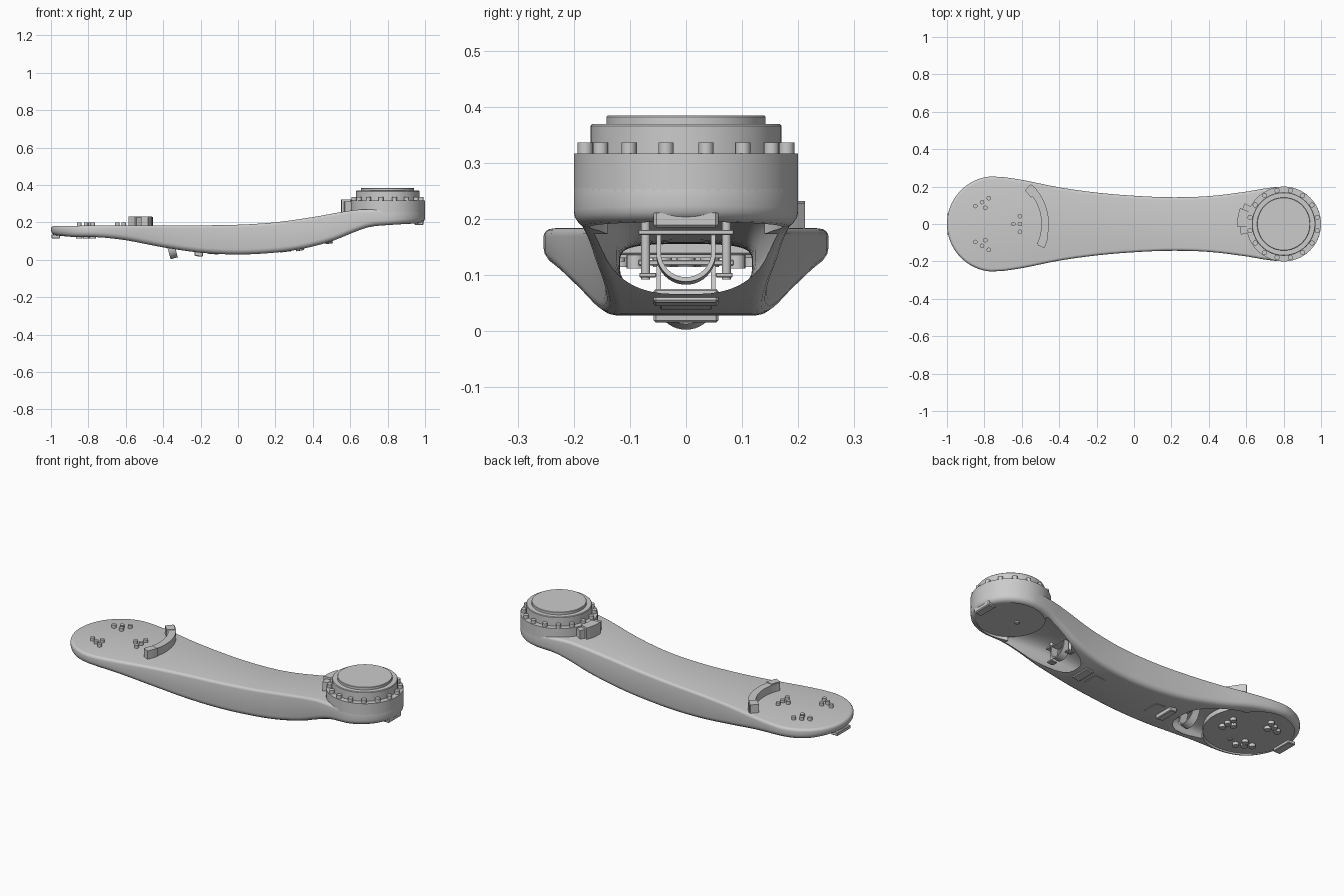
import bpy, bmesh
from math import sin, cos, pi, radians, hypot
from mathutils import Matrix, Vector

if "Cube" in bpy.data.objects:
    bpy.data.objects.remove(bpy.data.objects["Cube"])

LX, RX = -0.745, 0.8          # centres of the left plate and right drum


def curve(pts, x):
    """Smooth interpolation through (x, value) points."""
    if x <= pts[0][0]:
        return pts[0][1]
    if x >= pts[-1][0]:
        return pts[-1][1]
    i = max(k for k in range(len(pts) - 1) if pts[k][0] <= x)

    def slope(k):
        a, b = pts[max(k - 1, 0)], pts[min(k + 1, len(pts) - 1)]
        return (b[1] - a[1]) / (b[0] - a[0])
    (x0, v0), (x1, v1) = pts[i], pts[i + 1]
    h = x1 - x0
    t = (x - x0) / h
    return (v0 * (2*t**3 - 3*t*t + 1) + slope(i) * h * (t**3 - 2*t*t + t)
            + v1 * (3*t*t - 2*t**3) + slope(i + 1) * h * (t**3 - t*t))


def finish(name, bm, angle=30):
    bmesh.ops.recalc_face_normals(bm, faces=bm.faces)
    me = bpy.data.meshes.new(name)
    bm.to_mesh(me)
    bm.free()
    ob = bpy.data.objects.new(name, me)
    bpy.context.collection.objects.link(ob)
    bpy.ops.object.select_all(action='DESELECT')
    ob.select_set(True)
    bpy.context.view_layer.objects.active = ob
    bpy.ops.object.shade_smooth_by_angle(angle=radians(angle))
    return ob


def loft(name, rings, cap=True):
    bm = bmesh.new()
    vs = [[bm.verts.new(p) for p in r] for r in rings]
    n = len(vs[0])
    for a, b in zip(vs, vs[1:]):
        for i in range(n):
            bm.faces.new((a[i], a[(i+1) % n], b[(i+1) % n], b[i]))
    for r in (vs[0], vs[-1]):
        if cap:
            bm.faces.new(r)
        else:                 # strip across a mirrored outline
            for i in range(n // 2 - 1):
                bm.faces.new((r[i], r[i+1], r[n-2-i], r[n-1-i]))
    return finish(name, bm)


def cyl(name, x, y, r, z0, z1, seg=64, bevel=0.0):
    prof = [(r, z0), (r, z1 - bevel)] + ([(r - bevel, z1)] if bevel else [])
    return loft(name, [[(x + q*cos(2*pi*i/seg), y + q*sin(2*pi*i/seg), z)
                        for i in range(seg)] for q, z in prof])


def box(name, c, s, tilt=0.0):
    bm = bmesh.new()
    bmesh.ops.create_cube(bm, size=1, matrix=Matrix.Translation(c)
                          @ Matrix.Rotation(radians(tilt), 4, 'Y') @ Matrix.Diagonal((*s, 1)))
    bmesh.ops.bevel(bm, geom=bm.edges[:], offset=min(s) * 0.15, segments=1, affect='EDGES')
    return finish(name, bm)


def arc_block(name, cx, r0, r1, a0, a1, z0, z1, n=16):
    rings = []
    for i in range(n + 1):
        a = radians(a0 + (a1 - a0) * i / n)
        rings.append([(cx + r*cos(a), r*sin(a), z) for r, z in
                      ((r0, z0), (r1, z0), (r1, z1), (r0, z1))])
    return loft(name, rings)


def u_strap(name, x, z, r, leg, width, tilt):
    """U shaped hose clamp hanging from two legs."""
    m = Matrix.Translation((x, 0, z)) @ Matrix.Rotation(radians(tilt), 4, 'Y')
    path = [(-1, 0, leg)] + [(cos(pi + pi*i/20), sin(pi + pi*i/20), 0) for i in range(21)] + [(1, 0, leg)]
    return loft(name, [[m @ Vector((s*width/2, c*q, d*q + up)) for s, q in
                        ((-1, r), (1, r), (1, r - .008), (-1, r - .008))] for c, d, up in path])


# arm body: plan outline with matching top and bottom side profiles
width = [(-.72, .254), (-.6, .236), (-.4, .196), (-.2, .168), (0, .151), (.2, .143),
         (.4, .149), (.6, .173), (.7, .19), (.78, .2)]
top = [(-1, .18), (-.6, .184), (-.2, .184), (0, .187), (.2, .2), (.4, .228), (.55, .255), (.65, .268), (1, .268)]
bot = [(-1, .13), (-.9, .122), (-.75, .12), (-.6, .105), (-.4, .067), (-.2, .038), (0, .028),
       (.2, .038), (.35, .06), (.5, .1), (.6, .14), (.7, .175), (.8, .185), (1, .195)]
plan = [(LX - .255*cos(a), .255*sin(a)) for a in (radians(1 + 84*i/20) for i in range(21))]
plan += [(x, curve(width, x)) for x in (-.7 + 1.46*i/40 for i in range(41))]
plan += [(RX + .2*cos(a), .2*sin(a)) for a in (radians(89 - 88*i/20) for i in range(21))]


def layer(d, ref, dz):
    side = []
    for i, (x, y) in enumerate(plan):
        if i == 0 or i == len(plan) - 1:
            nx, ny = (-1 if i == 0 else 1), 0
        else:
            tx, ty = plan[i+1][0] - plan[i-1][0], plan[i+1][1] - plan[i-1][1]
            nx, ny = -ty / hypot(tx, ty), tx / hypot(tx, ty)
        side.append((x - nx*d, y - ny*d, curve(ref, x) + dz))
    return side + [(x, -y, z) for x, y, z in reversed(side)]


f = [(1 - sin(radians(a)), 1 - cos(radians(a))) for a in (0, 22.5, 45, 67.5, 90)]
rings = [layer(.015*d, top, -.015*h) for d, h in f]
rings += [layer(.028*d, bot, .028*h) for d, h in reversed(f)]
body = loft("arm_body", rings, cap=False)

# hollow tube through the arm, open underneath at both ends
cut_top = [(-.6, .155), (-.1, .158), (.2, .174), (.4, .202), (.55, .225), (.7, .235)]
cut_bot = [(-.6, .05), (0, .053), (.4, .067), (.7, .09)]
cut_rings = []
for k in range(27):
    x = -.58 + 1.28*k/26
    zt, zb = curve(cut_top, x), curve(cut_bot, x)
    w = min(curve(width, x) - .025, .17)
    ring = []
    for i in range(40):
        c, s = cos(2*pi*(i + .5)/40), sin(2*pi*(i + .5)/40)
        ring.append((x, w*abs(c)**.7*(1 if c > 0 else -1),
                     (zt+zb)/2 + (zt-zb)/2*abs(s)**.7*(1 if s > 0 else -1)))
    cut_rings.append(ring)
cutters = [loft("tube_cutter", cut_rings),
           cyl("plate_recess_cutter", LX, 0, .228, -.1, .132),
           cyl("drum_recess_cutter", RX, 0, .172, -.1, .197)]
for c in cutters:
    c.hide_render = True
    mod = body.modifiers.new("cut", 'BOOLEAN')
    mod.object, mod.operation, mod.solver = c, 'DIFFERENCE', 'EXACT'
    bpy.context.view_layer.objects.active = body
    bpy.ops.object.modifier_apply(modifier=mod.name)
    bpy.data.objects.remove(c)
bpy.ops.object.select_all(action='DESELECT')
body.select_set(True)
bpy.ops.object.shade_smooth_by_angle(angle=radians(30))

# mounting plates closing the recesses
cyl("left_mount_plate", LX, 0, .229, .13, .165)
cyl("right_mount_plate", RX, 0, .173, .195, .24)

# joint drum with flange, cap and bolt ring
cyl("drum_ring", RX, 0, .2, .25, .317)
cyl("drum_flange", RX, 0, .17, .31, .369, bevel=.003)
cyl("drum_cap", RX, 0, .142, .36, .384, bevel=.002)
for i in range(16):
    a = 2*pi*(i + .5)/16
    cyl("ring_bolt", RX + .183*cos(a), .183*sin(a), .0135, .312, .336, 16)

# three clusters of bolts through the left plate
for k in range(3):
    for px, py in ((.1, 0), (.135, .042), (.135, 0), (.135, -.042)):
        a = 2*pi*k/3
        x, y = LX + px*cos(a) - py*sin(a), px*sin(a) + py*cos(a)
        cyl("plate_bolt", x, y, .012, .175, .2, 16)
        cyl("plate_bolt_end", x, y, .017, .114, .14, 16)
cyl("plate_pin", LX + .02, -.12, .011, .124, .14, 16)
cyl("drum_pin", RX - .04, 0, .012, .188, .2, 16)

# curved stop on the upper surface and small stop beside the drum
arc_block("curved_stop", LX, .25, .29, -25, 47, .175, .228)
arc_block("curved_stop_foot", LX, .24, .285, 36, 48, .175, .232, 4)
arc_block("curved_stop_foot", LX, .255, .295, -26, -14, .175, .232, 4)
arc_block("drum_stop", RX, .195, .235, 152, 194, .25, .31, 10)
arc_block("drum_stop_block", RX, .195, .248, 160, 184, .255, .322, 6)

# pads under the ends and along the belly
box("left_end_pad", (-.975, 0, .124), (.045, .12, .02))
box("right_end_pad", (.968, 0, .2), (.048, .115, .03))
box("belly_pad", (-.21, 0, .03), (.045, .115, .024), 7)
box("belly_pad", (.33, 0, .06), (.045, .115, .024), -10)
box("belly_cover", (-.135, 0, .034), (.06, .09, .008), 5)
box("belly_cover", (.255, 0, .046), (.06, .09, .008), -7)

# hose clamps inside the two openings
u_strap("left_hose_clamp", -.355, .059, .053, .06, .04, -15)
u_strap("right_hose_clamp", .48, .138, .053, .04, .04, -8)
box("left_clamp_bar", (-.37, 0, .148), (.04, .25, .024))
box("left_clamp_plate", (-.37, 0, .122), (.045, .17, .01))
box("right_clamp_plate", (.475, 0, .176), (.05, .17, .009))
for s in (-1, 1):
    cyl("left_clamp_post", -.37, s*.09, .016, .112, .15, 16)
    cyl("right_clamp_post", .475, s*.072, .008, .092, .215, 16)
    box("right_clamp_foot", (.475, s*.068, .1), (.04, .03, .008))
